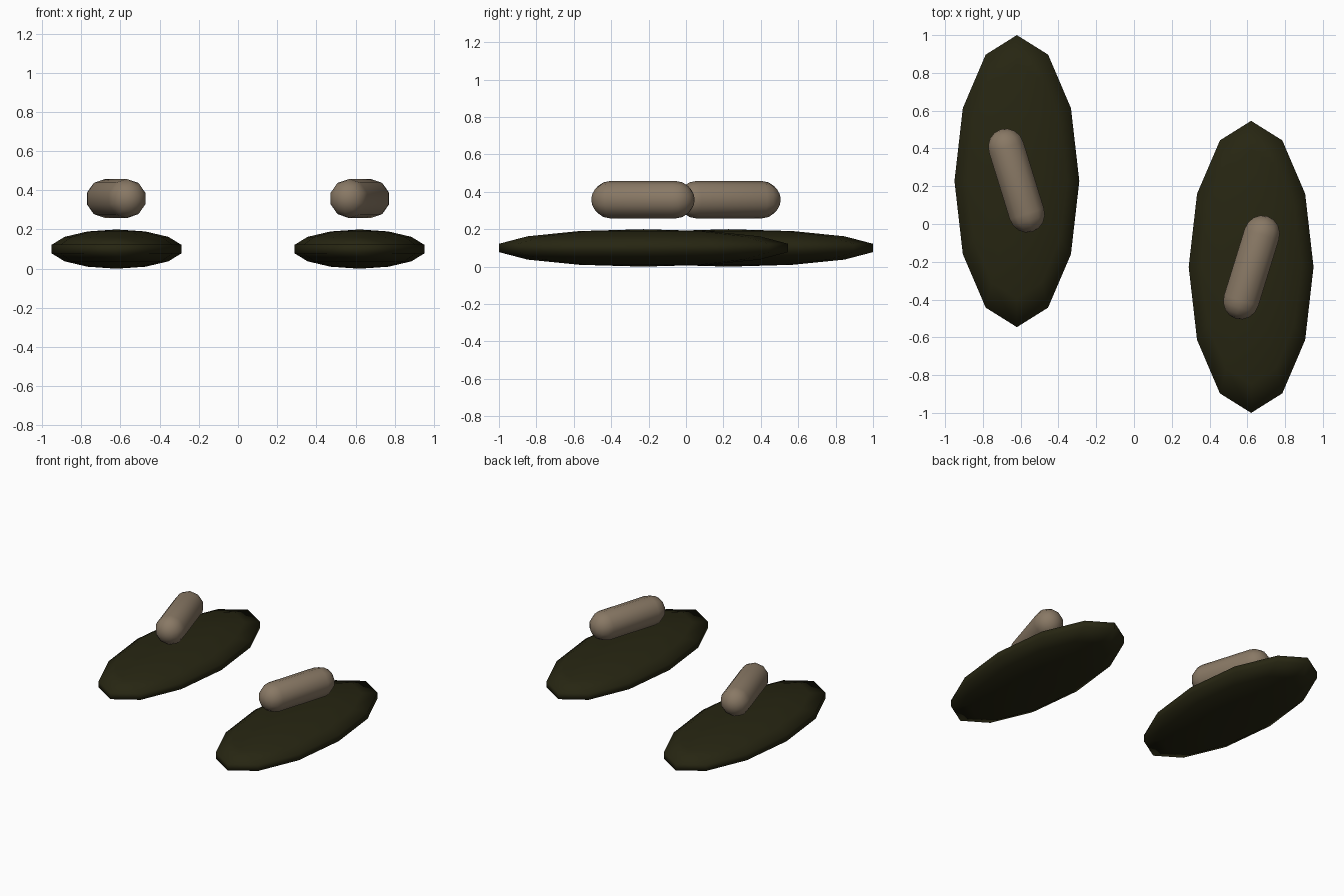
import bpy, bmesh, math
from mathutils import Matrix

if "Cube" in bpy.data.objects:
    bpy.data.objects.remove(bpy.data.objects["Cube"])


def material(name, rgb):
    m = bpy.data.materials.new(name)
    m.diffuse_color = (*rgb, 1)
    m.use_nodes = True
    m.node_tree.nodes["Principled BSDF"].inputs["Base Color"].default_value = m.diffuse_color
    return m


OLIVE = material("dark olive", (0.020, 0.019, 0.006))
TAN = material("dusty tan", (0.25, 0.19, 0.13))


def add_object(name, bm, mat, loc, turn=0.0):
    bmesh.ops.recalc_face_normals(bm, faces=bm.faces)
    for f in bm.faces:
        f.smooth = True
    me = bpy.data.meshes.new(name)
    bm.to_mesh(me)
    bm.free()
    me.materials.append(mat)
    ob = bpy.data.objects.new(name, me)
    ob.location = loc
    ob.rotation_euler.z = turn
    bpy.context.collection.objects.link(ob)


def pad(name, x, y):
    # flattened low-poly sphere, 12 sides and 7 bands
    bm = bmesh.new()
    bmesh.ops.create_uvsphere(bm, u_segments=12, v_segments=7, radius=1)
    # a vertex points along y and along x
    bmesh.ops.scale(bm, vec=(0.339, 0.793, 0.1), verts=bm.verts)
    add_object(name, bm, OLIVE, (x, y, 0.1))


def capsule(name, x, y, turn):
    # sphere split at its equator and stretched, then laid along y
    bm = bmesh.new()
    bmesh.ops.create_uvsphere(bm, u_segments=10, v_segments=8, radius=0.1)
    equator = [e for e in bm.edges if all(abs(v.co.z) < 1e-4 for v in e.verts)]
    bmesh.ops.split_edges(bm, edges=equator)
    for f in bm.faces:
        f.tag = f.calc_center_median().z > 0
    for v in bm.verts:
        v.co.z += 0.184 if v.link_faces[0].tag else -0.184
    rims = [e for e in bm.edges if e.is_boundary]
    bmesh.ops.bridge_loops(bm, edges=rims)
    # put a corner of the ten-sided section at the top
    top = max(math.atan2(v.co.y, v.co.x) for v in bm.verts
              if v.co.xy.length > 0.09)
    bm.transform(Matrix.Rotation(math.pi / 2, 4, 'X')
                 @ Matrix.Rotation(math.pi / 2 - top, 4, 'Z'))
    add_object(name, bm, TAN, (x, y, 0.358), turn)


# two staggered pads, each with a leaning capsule floating above
for side, s in (("left", -1), ("right", 1)):
    pad(side + "_pad", 0.62 * s, -0.227 * s)
    capsule(side + "_capsule", 0.622 * s, -0.23 * s, -0.3 * s)
